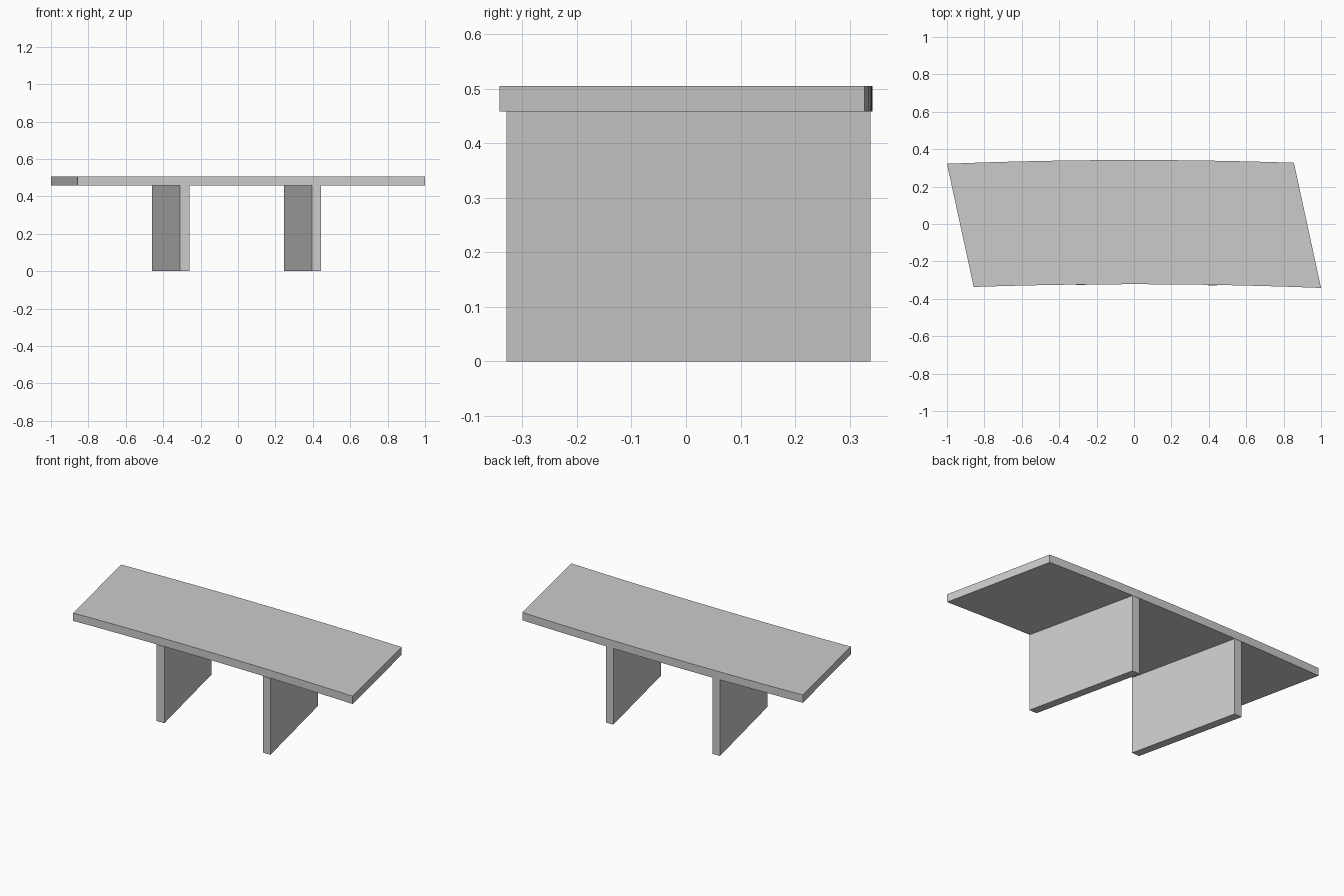
import bpy, bmesh

if "Cube" in bpy.data.objects:
    bpy.data.objects.remove(bpy.data.objects["Cube"])

BACK, FRONT, BOW = 0.342, -0.322, 0.02   # bowed long edges: y = base - BOW * x^2
SEGMENTS = 16


def back_y(x):
    return BACK - BOW * x * x


def front_y(x):
    return FRONT - BOW * x * x


def extrude_outline(name, outline, z0, z1):
    """Turn a counter-clockwise outline into a flat-faced vertical prism."""
    bm = bmesh.new()
    face = bm.faces.new([bm.verts.new((x, y, z0)) for x, y in outline])
    top = bmesh.ops.extrude_face_region(bm, geom=[face], use_keep_orig=True)
    verts = [g for g in top["geom"] if isinstance(g, bmesh.types.BMVert)]
    bmesh.ops.translate(bm, verts=verts, vec=(0, 0, z1 - z0))
    bmesh.ops.recalc_face_normals(bm, faces=bm.faces)
    mesh = bpy.data.meshes.new(name)
    bm.to_mesh(mesh)
    bm.free()
    obj = bpy.data.objects.new(name, mesh)
    bpy.context.collection.objects.link(obj)
    return obj


def span(a, b):
    return [a + (b - a) * i / SEGMENTS for i in range(SEGMENTS + 1)]


# Skewed, gently bowed bench top
outline = [(x, front_y(x)) for x in span(-0.857, 1.0)]
outline += [(x, back_y(x)) for x in span(0.855, -1.0)]
extrude_outline("bench_top", outline, 0.458, 0.505)

# Two slanted slab legs, their front ends just proud of the top's edge
for name, xf in (("left_leg", -0.31), ("right_leg", 0.395)):
    xb, w = xf - 0.15, 0.05
    extrude_outline(name, [
        (xf, front_y(xf) - 0.003), (xf + w, front_y(xf + w) - 0.003),
        (xb + w, back_y(xb + w) - 0.002), (xb, back_y(xb) - 0.002)], 0.0, 0.458)
